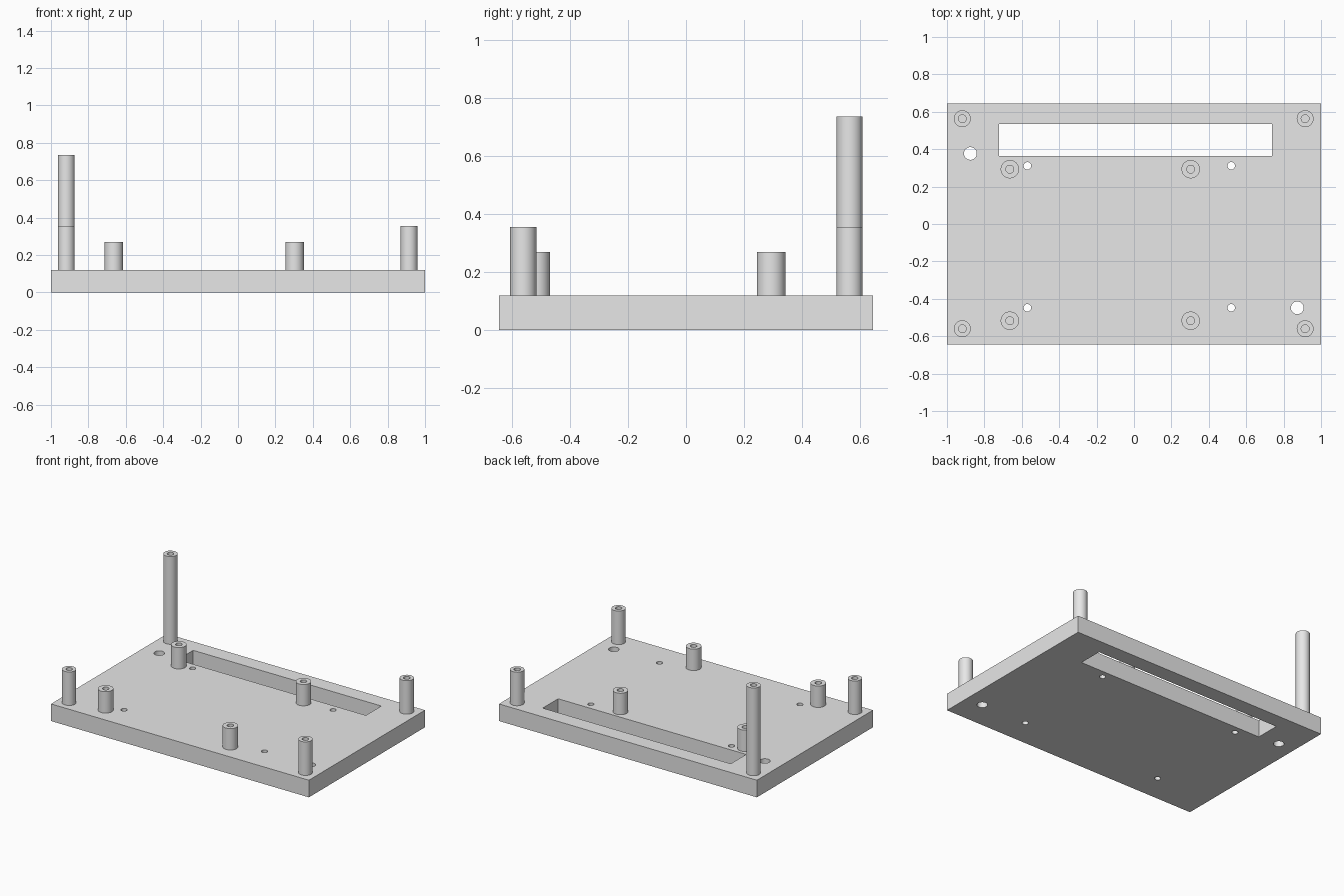
import bpy
import bmesh
from math import radians
from mathutils import Matrix, Vector

cube = bpy.data.objects.get("Cube")
if cube:
    bpy.data.objects.remove(cube, do_unlink=True)

PLATE_TOP = 0.12
SEGMENTS = 48

grey = bpy.data.materials.new("plain_grey")
grey.use_nodes = True
grey.diffuse_color = (0.8, 0.8, 0.8, 1)
grey.node_tree.nodes["Principled BSDF"].inputs["Base Color"].default_value = (0.8, 0.8, 0.8, 1)


def add_box(bm, low, high):
    low, high = Vector(low), Vector(high)
    size = Matrix.Diagonal((*(high - low), 1))
    bmesh.ops.create_cube(bm, size=1, matrix=Matrix.Translation((low + high) / 2) @ size)


def add_cylinder(bm, x, y, radius, bottom, top):
    bmesh.ops.create_cone(bm, cap_ends=True, segments=SEGMENTS, radius1=radius, radius2=radius,
                          depth=top - bottom, matrix=Matrix.Translation((x, y, (bottom + top) / 2)))


def finish(bm, name):
    mesh = bpy.data.meshes.new(name)
    bm.to_mesh(mesh)
    bm.free()
    mesh.materials.append(grey)
    obj = bpy.data.objects.new(name, mesh)
    bpy.context.collection.objects.link(obj)
    return obj


def cut(obj, cutter):
    """Subtract the cutter, bake the result and drop the cutter."""
    mod = obj.modifiers.new("cut", "BOOLEAN")
    mod.operation = "DIFFERENCE"
    mod.solver = "EXACT"
    mod.object = cutter
    select(obj)
    bpy.ops.object.modifier_apply(modifier=mod.name)
    bpy.data.objects.remove(cutter, do_unlink=True)


def select(obj):
    bpy.ops.object.select_all(action="DESELECT")
    obj.select_set(True)
    bpy.context.view_layer.objects.active = obj


def smooth(obj):
    select(obj)
    bpy.ops.object.shade_smooth_by_angle(angle=radians(30))


def make_standoff(name, x, y, radius, top):
    bm = bmesh.new()
    add_cylinder(bm, x, y, radius, PLATE_TOP, top)
    post = finish(bm, name)
    # blind screw bore
    bm = bmesh.new()
    add_cylinder(bm, x, y, 0.021, PLATE_TOP + 0.005, top + 0.1)
    cut(post, finish(bm, "bore_cutter"))
    smooth(post)


# Base plate
bm = bmesh.new()
add_box(bm, (-1, -0.643, 0), (1, 0.643, PLATE_TOP))
plate = finish(bm, "base_plate")

# Long slot, mounting holes and small pin holes
bm = bmesh.new()
add_box(bm, (-0.722, 0.364, -0.1), (0.737, 0.535, 0.3))
for x, y in ((-0.875, 0.377), (0.873, -0.448)):
    add_cylinder(bm, x, y, 0.034, -0.1, 0.3)
for x in (-0.57, 0.52):
    for y in (0.311, -0.448):
        add_cylinder(bm, x, y, 0.02, -0.1, 0.3)
cut(plate, finish(bm, "plate_cutter"))
smooth(plate)

# Standoffs: tall corner posts (one extra tall) and short inner posts
for side, corner_x, inner_x in (("right", -0.918, -0.664), ("left", 0.915, 0.303)):
    for end, corner_y, inner_y in (("back", 0.563, 0.293), ("front", -0.56, -0.517)):
        extra_tall = side == "right" and end == "back"
        make_standoff(f"corner_post_{end}_{side}", corner_x, corner_y, 0.045,
                      0.735 if extra_tall else 0.355)
        make_standoff(f"inner_post_{end}_{side}", inner_x, inner_y, 0.049, 0.27)
